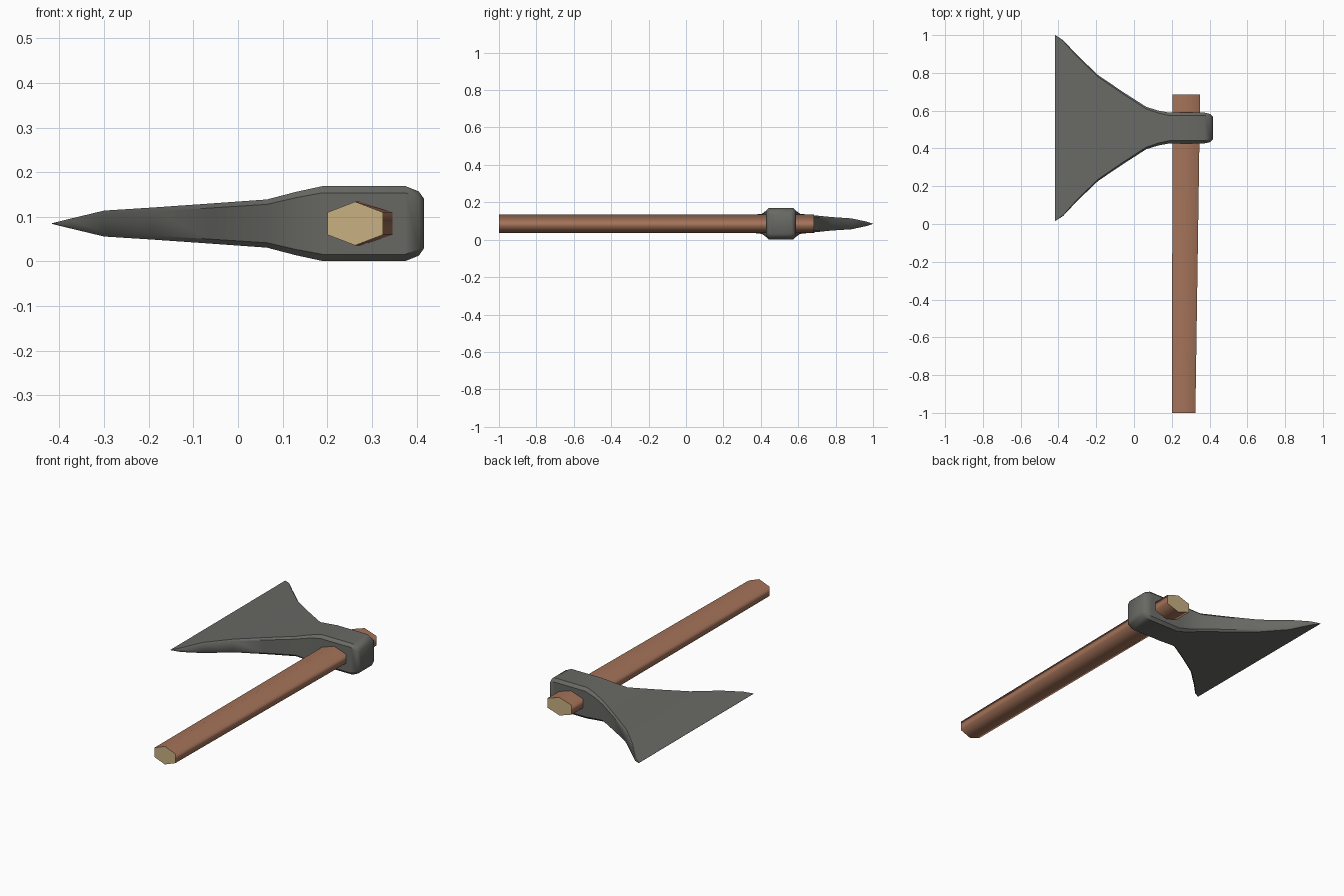
import bpy, bmesh, math

cube = bpy.data.objects.get("Cube")
if cube:
    bpy.data.objects.remove(cube)


def material(name, rgb):
    m = bpy.data.materials.new(name)
    m.use_nodes = True
    m.diffuse_color = (*rgb, 1)
    m.node_tree.nodes["Principled BSDF"].inputs["Base Color"].default_value = (*rgb, 1)
    return m


steel = material("dark steel", (0.14, 0.14, 0.13))
wood = material("brown wood", (0.37, 0.17, 0.10))
end_grain = material("pale end grain", (0.58, 0.44, 0.23))


def loft(bm, rings):
    """Skin a list of equal-length point rings and cap both ends."""
    loops = [[bm.verts.new(p) for p in ring] for ring in rings]
    for a, b in zip(loops, loops[1:]):
        for i in range(len(a)):
            j = (i + 1) % len(a)
            bm.faces.new((a[i], a[j], b[j], b[i]))
    return [bm.faces.new(loops[0]), bm.faces.new(loops[-1])]


def finish(bm, name, mats, angle):
    bmesh.ops.recalc_face_normals(bm, faces=bm.faces)
    mesh = bpy.data.meshes.new(name)
    bm.to_mesh(mesh)
    bm.free()
    for m in mats:
        mesh.materials.append(m)
    obj = bpy.data.objects.new(name, mesh)
    bpy.context.collection.objects.link(obj)
    bpy.ops.object.select_all(action="DESELECT")
    obj.select_set(True)
    bpy.context.view_layer.objects.active = obj
    bpy.ops.object.shade_smooth_by_angle(angle=math.radians(angle))
    return obj


MID_Y, MID_Z = 0.508, 0.085

# Axe head: chamfered box sections from cutting edge to poll
# (x, half width, half thickness, chamfer)
sections = [
    (-0.417, 0.492, 0.0005, 0.0004),
    (-0.375, 0.465, 0.011, 0.004),
    (-0.30, 0.385, 0.029, 0.008),
    (-0.19, 0.28, 0.036, 0.009),
    (-0.06, 0.192, 0.045, 0.010),
    (0.065, 0.112, 0.054, 0.011),
    (0.13, 0.092, 0.071, 0.013),
    (0.19, 0.081, 0.084, 0.015),
    (0.375, 0.081, 0.084, 0.015),
    (0.405, 0.074, 0.072, 0.015),
    (0.417, 0.060, 0.055, 0.010),
]


def chamfered(x, w, t, c):
    quarter = [(w, t - c), (w - c, t)]
    half = quarter + [(-y, z) for y, z in reversed(quarter)]
    return [(x, MID_Y + y, MID_Z + z) for y, z in half + [(-y, -z) for y, z in half]]


bm = bmesh.new()
loft(bm, [chamfered(*s) for s in sections])
finish(bm, "axe_head", [steel], 40)


# Handle: six-sided bar, slightly wider towards the head
def hexagon(y, x0, x1):
    mid = (x0 + x1) / 2
    outline = [(mid, 0.049), (x1, 0.025), (x1, -0.025),
               (mid, -0.049), (x0, -0.025), (x0, 0.025)]
    return [(x, y, MID_Z + z) for x, z in outline]


bm = bmesh.new()
caps = loft(bm, [hexagon(-1.0, 0.20, 0.325), hexagon(0.685, 0.205, 0.35)])
# Pale end grain inset in each end
bmesh.ops.inset_individual(bm, faces=caps, thickness=0.013)
for cap in caps:
    cap.material_index = 1
finish(bm, "handle", [wood, end_grain], 80)
